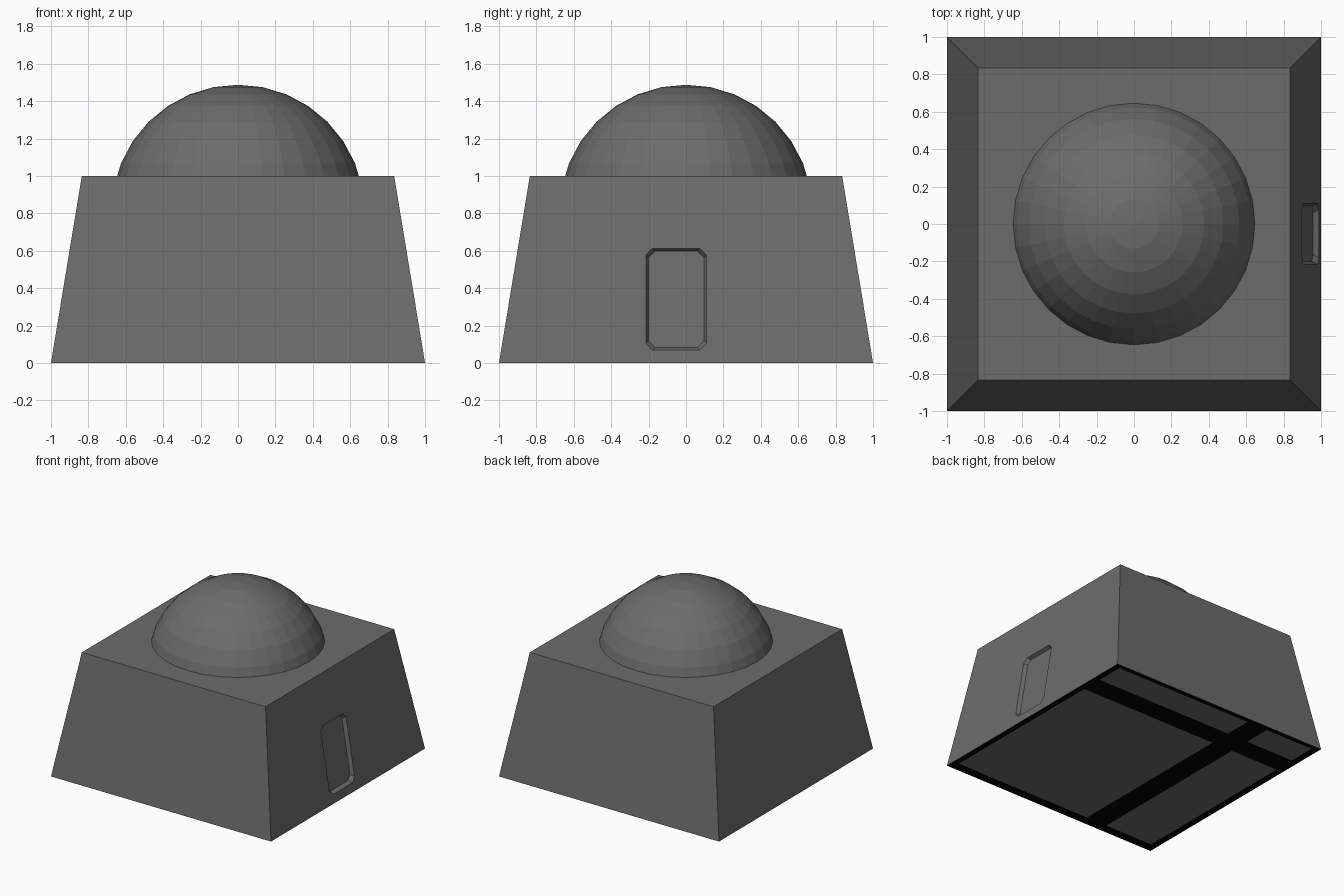
import bpy, bmesh
from mathutils import Vector

if "Cube" in bpy.data.objects:
    bpy.data.objects.remove(bpy.data.objects["Cube"])


def material(name, v):
    m = bpy.data.materials.new(name)
    m.diffuse_color = (v, v, v, 1)
    m.use_nodes = True
    m.node_tree.nodes["Principled BSDF"].inputs["Base Color"].default_value = m.diffuse_color
    return m


grey = material("stone grey", 0.15)
black = material("underside black", 0.001)


def make_object(name, bm, mats):
    bmesh.ops.recalc_face_normals(bm, faces=bm.faces)
    me = bpy.data.meshes.new(name)
    bm.to_mesh(me)
    bm.free()
    for m in mats:
        me.materials.append(m)
    ob = bpy.data.objects.new(name, me)
    bpy.context.collection.objects.link(ob)
    return ob


def loft(bm, loops):
    """Closed solid through loops with equal point counts."""
    rings = [[bm.verts.new(p) for p in lp] for lp in loops]
    for a, b in zip(rings, rings[1:]):
        for i in range(len(a)):
            j = (i + 1) % len(a)
            bm.faces.new((a[i], a[j], b[j], b[i]))
    bm.faces.new(rings[0][::-1])
    bm.faces.new(rings[-1])


def square(h, z):
    return [(-h, -h, z), (h, -h, z), (h, h, z), (-h, h, z)]


# Tapered block
TOP = 0.835
bm = bmesh.new()
loft(bm, [square(1, 0), square(TOP, 1)])

# Underside: grey panels separated by black strips
X_CUTS = (-0.94, -0.50, -0.31, 0.95)
Y_CUTS = (-0.92, 0.55, 0.73, 0.96)
for axis, cuts in ((Vector((1, 0, 0)), X_CUTS), (Vector((0, 1, 0)), Y_CUTS)):
    for c in cuts:
        faces = [f for f in bm.faces if all(v.co.z < 1e-5 for v in f.verts)]
        geom = set(faces)
        for f in faces:
            geom.update(f.edges)
            geom.update(f.verts)
        bmesh.ops.bisect_plane(bm, geom=list(geom), plane_co=axis * c, plane_no=axis)


def in_panel(v, cuts):
    return cuts[0] < v < cuts[1] or cuts[2] < v < cuts[3]


for f in bm.faces:
    c = f.calc_center_median()
    if c.z < 1e-5 and not (in_panel(c.x, X_CUTS) and in_panel(c.y, Y_CUTS)):
        f.material_index = 1
base = make_object("base_block", bm, [grey, black])


# Shallow doorway recess with clipped corners on the right wall
def door_loop(off, grow):
    y0, y1, z0, z1 = -0.215 - grow, 0.11 + grow, 0.07 - grow, 0.612 + grow
    k = 0.035
    pts = [(y0 + k, z0), (y1 - k, z0), (y1, z0 + k), (y1, z1 - k),
           (y1 - k, z1), (y0 + k, z1), (y0, z1 - k), (y0, z0 + k)]
    return [(1 - (1 - TOP) * z + off, y, z) for y, z in pts]


bm = bmesh.new()
loft(bm, [door_loop(-0.03, -0.014), door_loop(0.03, 0.014)])
cutter = make_object("door_cutter", bm, [grey])
cutter.hide_render = True
mod = base.modifiers.new("door_recess", "BOOLEAN")
mod.operation = "DIFFERENCE"
mod.solver = "EXACT"
mod.object = cutter
bpy.context.view_layer.objects.active = base
bpy.ops.object.modifier_apply(modifier=mod.name)
bpy.data.objects.remove(cutter)

# Faceted dome, trimmed at the roof
bm = bmesh.new()
bmesh.ops.create_uvsphere(bm, u_segments=32, v_segments=16, radius=0.676)
bmesh.ops.translate(bm, verts=bm.verts, vec=(0, 0, 0.812))
bmesh.ops.bisect_plane(bm, geom=bm.verts[:] + bm.edges[:] + bm.faces[:],
                       plane_co=(0, 0, 0.99), plane_no=(0, 0, 1), clear_inner=True)
make_object("dome", bm, [grey])
